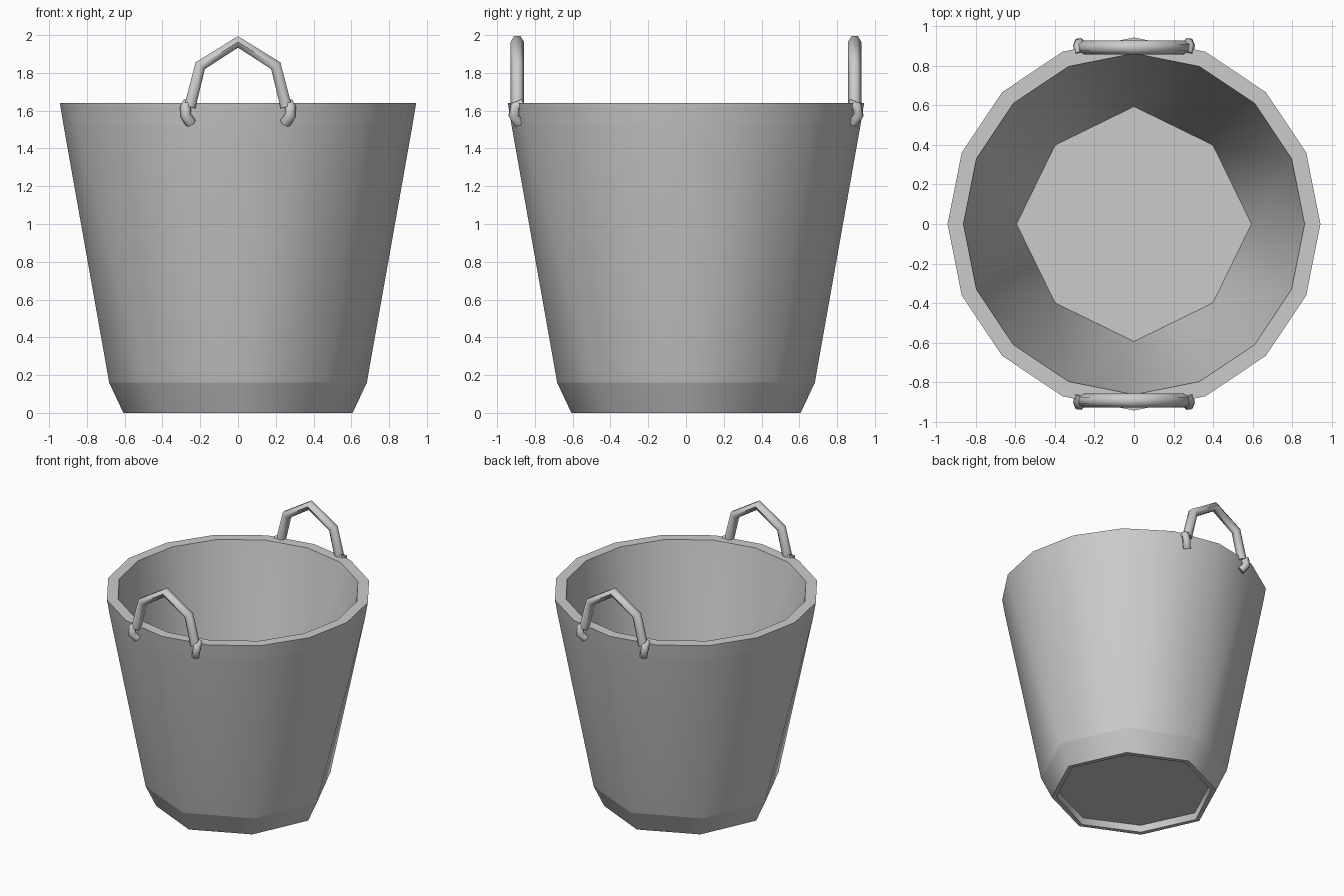
import bpy, bmesh
from math import cos, sin, pi, radians

if "Cube" in bpy.data.objects:
    bpy.data.objects.remove(bpy.data.objects["Cube"])


def smooth(obj, angle):
    bpy.ops.object.select_all(action='DESELECT')
    obj.select_set(True)
    bpy.context.view_layer.objects.active = obj
    bpy.ops.object.shade_smooth_by_angle(angle=radians(angle))


def ring(bm, n, r, z, diag=1.0):
    # diag pulls the diagonal corners of the octagons in slightly
    out = []
    for i in range(n):
        a = 2 * pi * i / n
        k = r * (diag if n == 8 and i % 2 else 1.0)
        out.append(bm.verts.new((k * cos(a), k * sin(a), z)))
    return out


def bridge(bm, a, b):
    n = len(a)
    for i in range(n):
        j = (i + 1) % n
        bm.faces.new((a[i], a[j], b[j], b[i]))


def bridge_double(bm, low, high):
    # octagon to 16-gon
    m = len(high)
    for i in range(len(low)):
        p, q = low[i], low[(i + 1) % len(low)]
        h0, h1, h2 = high[2 * i], high[2 * i + 1], high[(2 * i + 2) % m]
        bm.faces.new((p, q, h1))
        bm.faces.new((p, h1, h0))
        bm.faces.new((q, h2, h1))


# Bucket: recessed foot, chamfer, flared wall, rim, inner wall and floor
bm = bmesh.new()
under = ring(bm, 8, 0.565, 0.05, 0.96)
lip = ring(bm, 8, 0.575, 0.0, 0.96)
foot = ring(bm, 8, 0.607, 0.0, 0.97)
chamfer = ring(bm, 8, 0.682, 0.16, 0.975)
rim_low = ring(bm, 16, 0.925, 1.53)
rim_out = ring(bm, 16, 0.943, 1.64)
rim_in = ring(bm, 16, 0.863, 1.64)
floor = ring(bm, 8, 0.594, 0.13, 0.95)
bm.faces.new(under)
for a, b in ((under, lip), (lip, foot), (foot, chamfer), (rim_low, rim_out), (rim_out, rim_in)):
    bridge(bm, a, b)
bridge_double(bm, chamfer, rim_low)
bridge_double(bm, floor, rim_in)
bm.faces.new(floor)
bmesh.ops.recalc_face_normals(bm, faces=bm.faces)
for loop in (chamfer, rim_low):
    for i, v in enumerate(loop):
        e = bm.edges.get((v, loop[(i + 1) % len(loop)]))
        if e:
            e.smooth = False
mesh = bpy.data.meshes.new("bucket")
bm.to_mesh(mesh)
bm.free()
bucket = bpy.data.objects.new("bucket", mesh)
bpy.context.collection.objects.link(bucket)
smooth(bucket, 65)


def tube(name, pts, r):
    # six-sided capped tube along a path
    cu = bpy.data.curves.new(name + "_path", 'CURVE')
    cu.dimensions = '3D'
    cu.bevel_depth = r
    cu.bevel_resolution = 1
    cu.use_fill_caps = True
    sp = cu.splines.new('POLY')
    sp.points.add(len(pts) - 1)
    for p, c in zip(sp.points, pts):
        p.co = (*c, 1)
    tmp = bpy.data.objects.new(name + "_path", cu)
    bpy.context.collection.objects.link(tmp)
    dg = bpy.context.evaluated_depsgraph_get()
    me = bpy.data.meshes.new_from_object(tmp.evaluated_get(dg))
    bpy.data.objects.remove(tmp)
    obj = bpy.data.objects.new(name, me)
    bpy.context.collection.objects.link(obj)
    smooth(obj, 65)


# Handles: an arch and two hooks over the rim, at front and back
arch = [(-0.255, 1.62), (-0.2, 1.838), (0, 1.964), (0.2, 1.838), (0.255, 1.62)]
hook = [(0.27, 0.865, 1.635), (0.278, 0.905, 1.622), (0.278, 0.913, 1.575), (0.25, 0.885, 1.535)]
for side, s in (("front", -1), ("back", 1)):
    tube(side + "_handle", [(x, s * 0.893, z) for x, z in arch], 0.035)
    for end, t in (("left", -1), ("right", 1)):
        tube(f"{side}_{end}_hook", [(t * x, s * y, z) for x, y, z in hook], 0.03)
